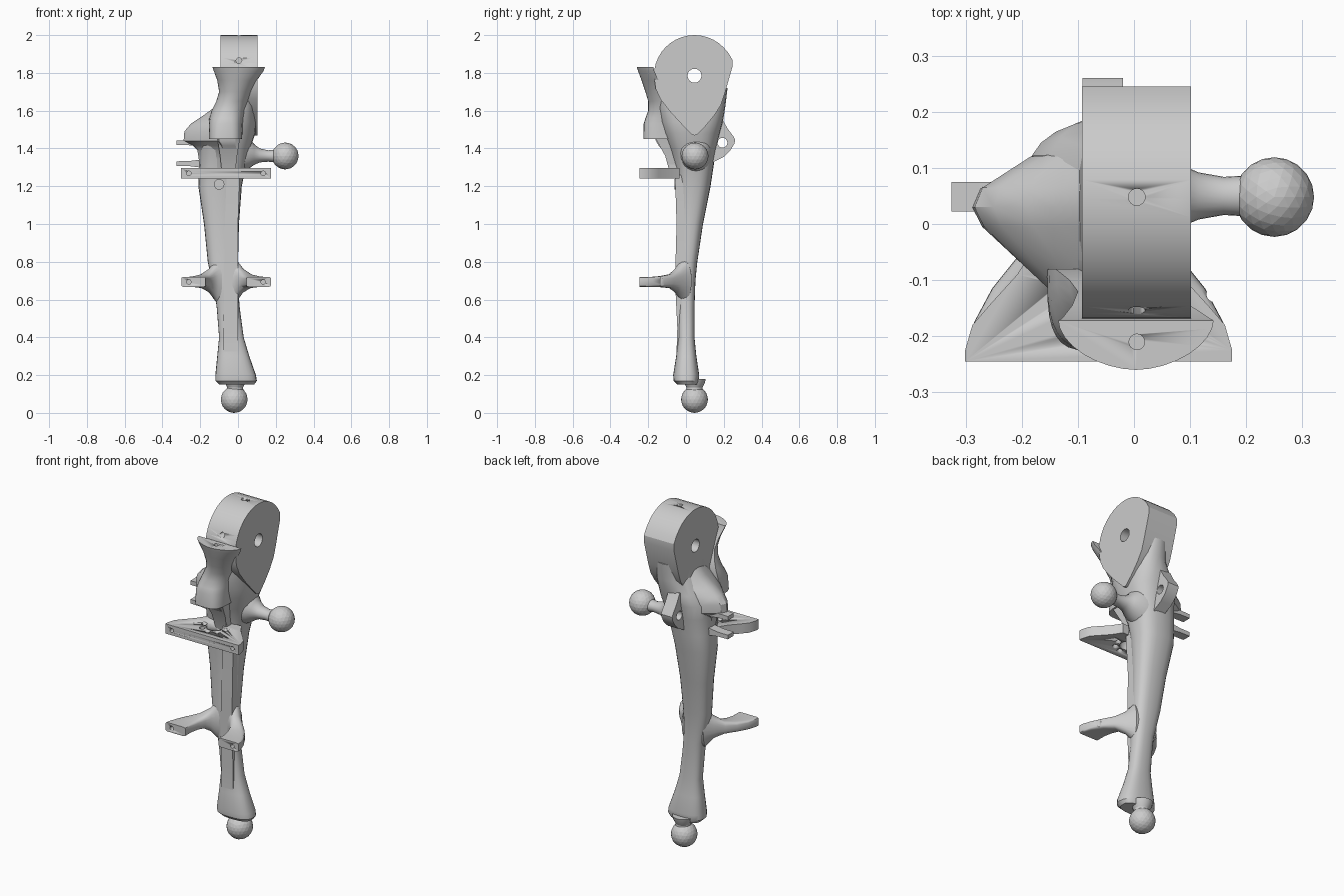
import bpy, bmesh, math
from mathutils import Vector


def make(name, bm, smooth=True):
    bmesh.ops.recalc_face_normals(bm, faces=bm.faces)
    me = bpy.data.meshes.new(name)
    bm.to_mesh(me)
    bm.free()
    ob = bpy.data.objects.new(name, me)
    bpy.context.collection.objects.link(ob)
    if smooth:
        bpy.ops.object.select_all(action='DESELECT')
        bpy.context.view_layer.objects.active = ob
        ob.select_set(True)
        bpy.ops.object.shade_smooth_by_angle(angle=math.radians(28))
    return ob


def loft(name, rings, smooth=True):
    bm = bmesh.new()
    vs = [[bm.verts.new(p) for p in r] for r in rings]
    n = len(vs[0])
    for a, b in zip(vs, vs[1:]):
        for i in range(n):
            bm.faces.new((a[i], a[(i + 1) % n], b[(i + 1) % n], b[i]))
    bm.faces.new(vs[0])
    bm.faces.new(vs[-1])
    return make(name, bm, smooth)


def ring(c, u, v, e=2.0, n=24):
    c, u, v = Vector(c), Vector(u), Vector(v)
    f = lambda t: math.copysign(abs(t) ** (2 / e), t)
    return [c + u * f(math.cos(2 * math.pi * i / n)) + v * f(math.sin(2 * math.pi * i / n))
            for i in range(n)]


def box_ring(z, x0, x1, y0, y1, e=2.6):
    return ring(((x0 + x1) / 2, (y0 + y1) / 2, z), ((x1 - x0) / 2, 0, 0), (0, (y1 - y0) / 2, 0), e)


def rod(name, a, b, r, n=16):
    a, b = Vector(a), Vector(b)
    d = (b - a).normalized()
    u = d.orthogonal().normalized()
    w = d.cross(u)
    return loft(name, [ring(p, u * r, w * r, 2, n) for p in (a, b)])


def cut(ob, rods):
    for i, (a, b, r) in enumerate(rods):
        c = rod("cutter", a, b, r)
        m = ob.modifiers.new("hole", 'BOOLEAN')
        m.operation, m.object, m.solver = 'DIFFERENCE', c, 'EXACT'
        bpy.context.view_layer.objects.active = ob
        bpy.ops.object.modifier_apply(modifier=m.name)
        bpy.data.objects.remove(c)


def ball(name, c, r):
    bm = bmesh.new()
    bmesh.ops.create_icosphere(bm, subdivisions=3, radius=r)
    bmesh.ops.translate(bm, verts=bm.verts, vec=c)
    make(name, bm, False)


def prism_x(name, prof, x0, x1):
    return loft(name, [[(x, y, z) for y, z in prof] for x in (x0, x1)])


# Tapered leg shaft: z, x range, y range
loft("leg_shaft", [box_ring(*s) for s in [
    (.15, -.10, .085, -.045, .06), (.17, -.12, .10, -.065, .068), (.2, -.12, .095, -.068, .07),
    (.3, -.11, .06, -.052, .055), (.4, -.10, .03, -.042, .045), (.55, -.112, .01, -.045, .045),
    (.62, -.12, .004, -.05, .047), (.7, -.14, 0, -.055, .05), (.8, -.16, 0, -.048, .06),
    (1.0, -.18, .005, -.045, .09), (1.2, -.21, .02, -.05, .13), (1.3, -.205, .04, -.06, .145),
    (1.4, -.2, .065, -.09, .16), (1.48, -.2, .092, -.12, .18), (1.54, -.16, .097, -.135, .195),
    (1.62, -.10, .097, -.145, .208), (1.72, -.092, .09, -.15, .22)]])

# Teardrop head with pivot hole
prof = [(.045 + .215 * math.cos(t), 1.785 + .215 * math.sin(t))
        for t in [math.radians(45 + i * 9) for i in range(16)]]
prof += [(-.16, 1.715), (-.135, 1.66), (-.08, 1.59), (-.02, 1.525), (.03, 1.475), (.045, 1.468),
         (.06, 1.475), (.1, 1.515), (.15, 1.575), (.185, 1.63), (.205, 1.69), (.245, 1.83),
         (.245, 1.87), (.225, 1.905)]
head = prism_x("teardrop_head", prof, -.093, .102)
cut(head, [((-.3, .045, 1.785), (.3, .045, 1.785), .037),
           ((.005, .048, 1.9), (.005, .048, 2.1), .015),
           ((.005, -.3, 1.865), (.005, -.05, 1.865), .015)])

# Side shoulder bulging to the left
outline = [(.05, .15), (.35, .145), (.65, .12), (.95, .065), (1, .03), (.94, -.005),
           (.65, -.085), (.35, -.165), (.05, -.165)]
loft("side_shoulder", [[(-w * t, y * k, z) for t, y in outline] for z, w, k in [
    (1.29, .198, .5), (1.34, .207, .6), (1.39, .215, .75), (1.415, .24, .88), (1.44, .288, .97),
    (1.49, .284, 1), (1.53, .25, 1), (1.57, .19, 1), (1.61, .135, 1), (1.66, .09, 1)]])

# Clevis prongs on the left
for i, (z, s) in enumerate([(1.43, 1), (1.32, -1)]):
    loft("clevis_prong_%d" % (i + 1), [
        box for box in [[(x, y, z + dz) for y, dz in
                         ((.022, -h), (.075, -h), (.075, h), (.022, h))]
                        for x, h in ((-.325, .012), (-.26, .013), (-.19, .022))]])

# Ball joints with flared necks
ball("foot_ball", (-.02, .045, .071), .071)
loft("foot_neck", [ring((-.015, .045, z), (r, 0, 0), (0, r, 0)) for z, r in
                   [(.1, .045), (.135, .042), (.16, .055), (.18, .06)]])
ball("side_ball", (.25, .048, 1.36), .071)
loft("side_neck", [ring((x, .05, z), (0, ry, 0), (0, 0, rz)) for x, z, ry, rz in
                   [(.0, 1.38, .09, .12), (.06, 1.375, .075, .08), (.085, 1.368, .055, .055),
                    (.115, 1.363, .042, .037), (.16, 1.36, .034, .03), (.195, 1.36, .036, .034),
                    (.22, 1.36, .04, .04)]])

# Rear eyelet
eye = prism_x("rear_eyelet", [(.12, 1.30), (.15, 1.33), (.2, 1.355), (.235, 1.39), (.256, 1.425),
                              (.26, 1.445), (.25, 1.465), (.22, 1.505), (.19, 1.56), (.12, 1.56)],
              -.092, -.02)
cut(eye, [((-.2, .193, 1.43), (.1, .193, 1.43), .026)])


# Front hood: flared D-shaped cowl over a squared block
def d_ring(z, x0, x1, yf, yb, e):
    c, h = (x0 + x1) / 2, (x1 - x0) / 2
    pts = []
    for i in range(17):
        t = math.pi * i / 16
        pts.append((c - math.copysign(abs(math.cos(t)) ** (2 / e), math.cos(t)) * h,
                    yb + (yf - yb) * math.sin(t) ** (2 / e), z))
    return pts


hood = loft("front_hood", [d_ring(*s) for s in [
    (1.45, -.155, .022, -.226, -.08, 3.5), (1.53, -.155, .025, -.224, -.08, 3),
    (1.56, -.152, .03, -.215, -.08, 2.5), (1.60, -.14, .04, -.2, -.08, 2.2),
    (1.65, -.115, .055, -.2, -.1, 2), (1.70, -.10, .072, -.215, -.12, 2),
    (1.76, -.11, .10, -.235, -.145, 1.9), (1.81, -.128, .135, -.254, -.168, 1.8),
    (1.83, -.135, .142, -.26, -.172, 1.8)]])
cut(hood, [((.005, -.21, 1.78), (.005, -.21, 1.9), .014)])

# Ribs down the front
loft("upper_front_rib", [[(a, -.02, z), (a, y, z), (b, y, z), (b, -.02, z)] for z, a, b, y in
                         [(1.27, -.085, -.015, -.085), (1.36, -.095, -.005, -.11),
                          (1.46, -.11, .012, -.165)]])
loft("long_front_strip", [[(a, 0, z), (a, y, z), (b, y, z), (b, 0, z)] for z, a, b, y in
                          [(.325, -.076, .002, -.05), (.45, -.076, 0, -.046),
                           (.7, -.074, 0, -.058), (1.0, -.07, 0, -.05), (1.26, -.06, .01, -.058)]])

# Upper triangular mounting plate
half = [(.238, -.245), (.238, -.225), (.225, -.18), (.195, -.145), (.145, -.09), (.11, -.035)]
tri = [(-.063 - x, y) for x, y in half] + [(-.063 + x, y) for x, y in reversed(half)]
plate = loft("upper_plate", [[(x, y, z) for x, y in tri] for z in (1.24, 1.297)])
holes = [((-.063, -.125, 1.2), (-.063, -.125, 1.35), .045)]
holes += [((-.063 + .068 * math.cos(a), -.125 + .068 * math.sin(a), 1.2),
           (-.063 + .068 * math.cos(a), -.125 + .068 * math.sin(a), 1.35), .016)
          for a in [math.radians(d) for d in (0, 180, 225, 270, 315)]]
holes += [((x, -.3, 1.268), (x, -.17, 1.268), .012) for x in (-.26, .134)]
cut(plate, holes)

# Lower pair of curved arms: outer point, inner point, z range, squareness
arm = [((.237, -.245), (.108, -.245), .667, .72, 9), ((.236, -.225), (.108, -.225), .667, .72, 9),
       ((.222, -.175), (.105, -.19), .667, .72, 6), ((.19, -.115), (.095, -.145), .665, .725, 4),
       ((.15, -.065), (.08, -.1), .66, .735, 3), ((.105, -.02), (.06, -.075), .635, .765, 2.4),
       ((.07, .03), (.04, -.06), .59, .81, 2), ((.03, .03), (.01, -.05), .57, .83, 2)]
for name, s in (("left_arm", -1), ("right_arm", 1)):
    rings = []
    for (ox, oy), (ix, iy), z0, z1, e in arm:
        o, i = Vector((-.063 + s * ox, oy, 0)), Vector((-.063 + s * ix, iy, 0))
        rings.append(ring((o + i) / 2 + Vector((0, 0, (z0 + z1) / 2)), (o - i) / 2,
                          (0, 0, (z1 - z0) / 2), e))
    ob = loft("lower_" + name, rings)
    x = -.063 + s * .197
    cut(ob, [((x, -.3, .693), (x, -.19, .693), .012)])
    if s > 0:
        cut(ob, [((.143, -.125, .6), (.143, -.125, .8), .014)])

# Small boss below the plate
rod("front_boss", (-.1, -.062, 1.21), (-.1, 0, 1.21), .028)
